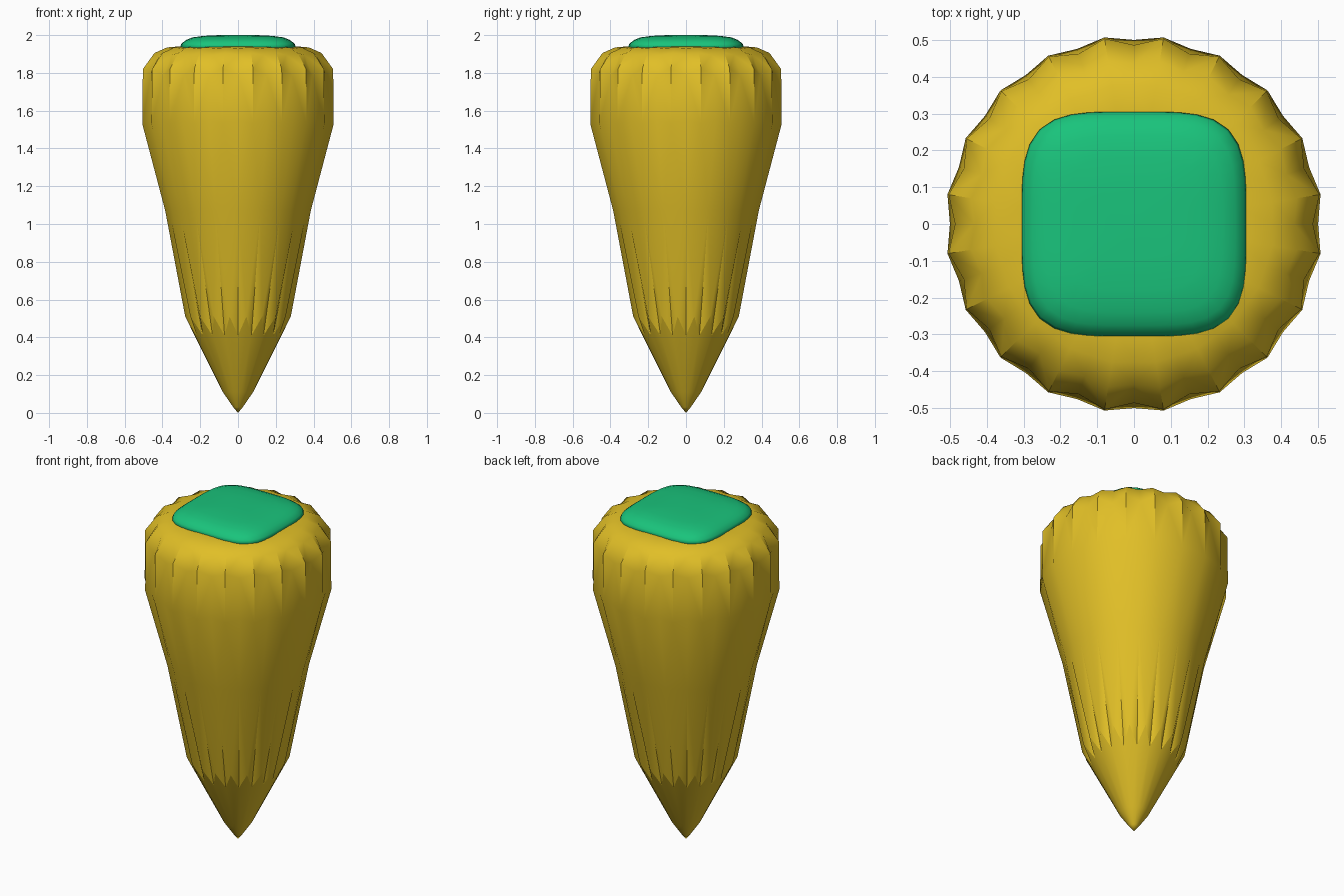
import bpy, bmesh, math

if "Cube" in bpy.data.objects:
    bpy.data.objects.remove(bpy.data.objects["Cube"])


def material(name, color):
    m = bpy.data.materials.new(name)
    m.diffuse_color = color
    m.use_nodes = True
    m.node_tree.nodes["Principled BSDF"].inputs["Base Color"].default_value = m.diffuse_color
    return m


def loft(name, rings, bottom, top, mat, angle):
    """Skin a stack of closed rings and close both ends with a centre point."""
    bm = bmesh.new()
    loops = [[bm.verts.new(p) for p in ring] for ring in rings]
    n = len(loops[0])
    for a, b in zip(loops, loops[1:]):
        for i in range(n):
            j = (i + 1) % n
            bm.faces.new((a[i], a[j], b[j], b[i]))
    lo, hi = bm.verts.new((0, 0, bottom)), bm.verts.new((0, 0, top))
    for i in range(n):
        j = (i + 1) % n
        bm.faces.new((lo, loops[0][j], loops[0][i]))
        bm.faces.new((hi, loops[-1][i], loops[-1][j]))
    bmesh.ops.triangulate(bm, faces=[f for f in bm.faces if len(f.verts) == 4])
    bmesh.ops.recalc_face_normals(bm, faces=bm.faces)
    me = bpy.data.meshes.new(name)
    bm.to_mesh(me)
    bm.free()
    ob = bpy.data.objects.new(name, me)
    bpy.context.collection.objects.link(ob)
    me.materials.append(mat)
    bpy.ops.object.select_all(action='DESELECT')
    ob.select_set(True)
    bpy.context.view_layer.objects.active = ob
    bpy.ops.object.shade_smooth_by_angle(angle=math.radians(angle))
    return ob


# Root body: 20 ridges alternating with 20 shallow valleys
ridge = [(0.025, 0.03), (0.08, 0.11), (0.283, 0.51), (0.39, 1.07), (0.513, 1.53),
         (0.51, 1.82), (0.448, 1.905), (0.38, 1.935), (0.29, 1.942), (0.2, 1.93)]
valley = [(0.025, 0.03), (0.08, 0.11), (0.23, 0.41), (0.383, 1.07), (0.5, 1.55),
          (0.486, 1.79), (0.435, 1.895), (0.375, 1.93), (0.29, 1.942), (0.2, 1.93)]
SEG = 40
body_rings = []
for pair in zip(valley, ridge):
    ring = []
    for i in range(SEG):
        a = 2 * math.pi * i / SEG
        r, z = pair[i % 2]
        ring.append((r * math.cos(a), r * math.sin(a), z))
    body_rings.append(ring)
loft("root_body", body_rings, 0.0, 1.93, material("orange", (0.75, 0.52, 0.02, 1)), 30)

# Leafy cap: low rounded-square cushion
cap_profile = [(0.27, 1.915), (0.295, 1.922), (0.305, 1.938), (0.3, 1.955),
               (0.275, 1.974), (0.24, 1.988), (0.18, 1.996), (0.1, 2.0)]
cap_rings = []
for r, z in cap_profile:
    ring = []
    for i in range(48):
        c, s = math.cos(2 * math.pi * i / 48), math.sin(2 * math.pi * i / 48)
        k = r / (c ** 4 + s ** 4) ** 0.25
        ring.append((k * c, k * s, z))
    cap_rings.append(ring)
loft("green_cap", cap_rings, 1.91, 2.0, material("green", (0.01, 0.55, 0.2, 1)), 60)
